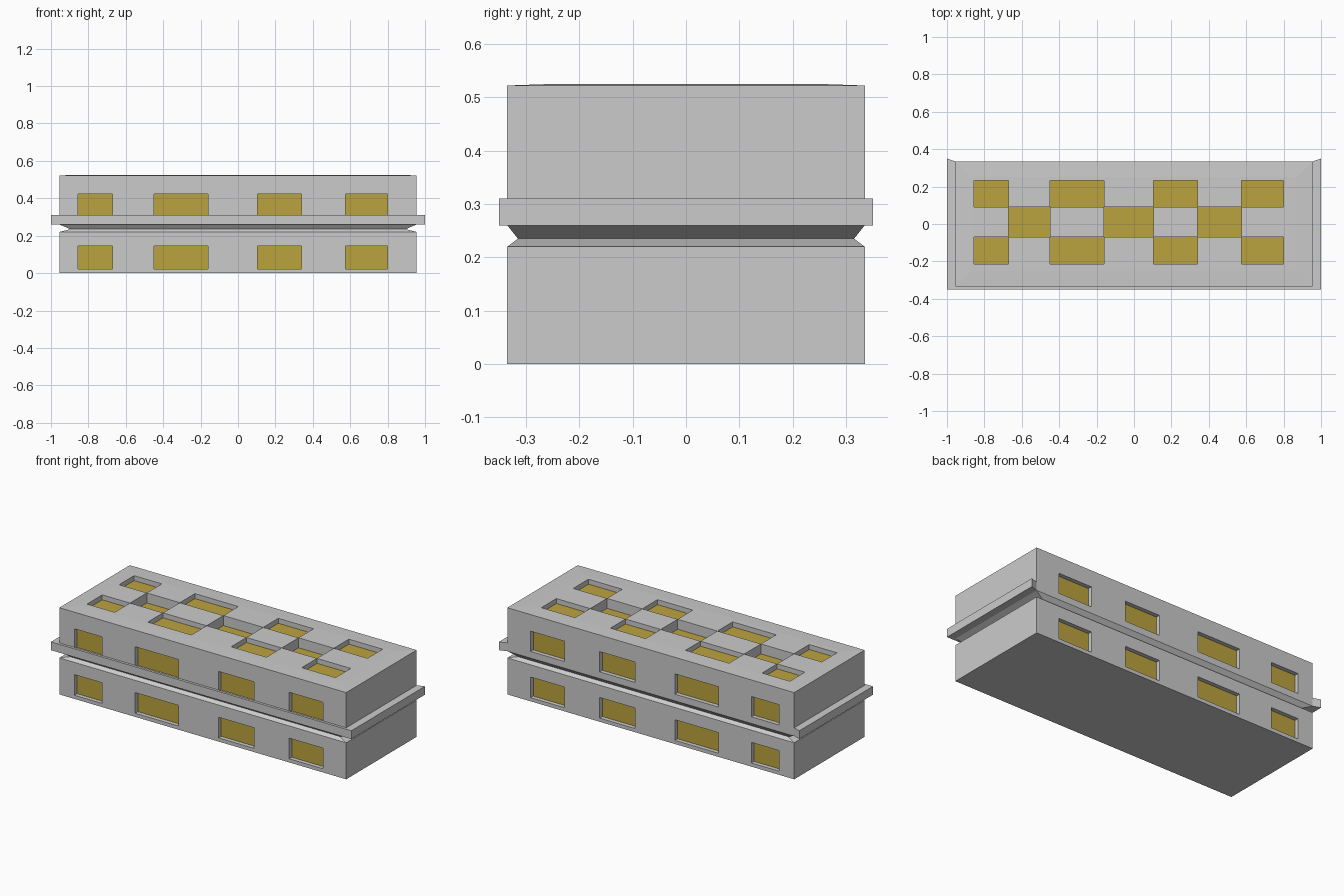
import bpy, bmesh
from mathutils import Vector

if "Cube" in bpy.data.objects:
    bpy.data.objects.remove(bpy.data.objects["Cube"])

W, D = 0.955, 0.335                      # half width and half depth of the block
WIN = [(-0.855, -0.67), (-0.45, -0.16), (0.105, 0.34), (0.575, 0.80)]
GAPS = [(-0.67, -0.45), (-0.16, 0.105), (0.34, 0.575)]

gold = bpy.data.materials.new("gold_glass")
gold.diffuse_color = (0.5, 0.37, 0.05, 1)
gold.use_nodes = True
gold.node_tree.nodes["Principled BSDF"].inputs["Base Color"].default_value = gold.diffuse_color


def finish(name, bm, mat=None):
    bmesh.ops.remove_doubles(bm, verts=bm.verts, dist=1e-5)
    me = bpy.data.meshes.new(name)
    bm.to_mesh(me)
    bm.free()
    ob = bpy.data.objects.new(name, me)
    bpy.context.collection.objects.link(ob)
    if mat:
        me.materials.append(mat)
    return ob


def face(bm, pts, toward):
    """Add a face whose normal points along the given direction."""
    f = bm.faces.new([bm.verts.new(p) for p in pts])
    f.normal_update()
    if f.normal.dot(toward) < 0:
        f.normal_flip()


def panel(name, u_range, v_range, holes, place):
    """Flat panel with recessed panes; holes are (u0, u1, v0, v1, depth)."""
    us = sorted(set(u_range) | {u for h in holes for u in h[:2]})
    vs = sorted(set(v_range) | {v for h in holes for v in h[2:4]})
    depth = {(h[0], h[2]): h[4] for h in holes}
    out = place(0, 0, 0) - place(0, 0, 1)
    frame, panes = bmesh.new(), bmesh.new()
    for a, b in zip(us, us[1:]):
        for c, d in zip(vs, vs[1:]):
            q = [(a, c), (b, c), (b, d), (a, d)]
            dep = depth.get((a, c))
            if dep is None:
                face(frame, [place(*p, 0) for p in q], out)
                continue
            face(panes, [place(*p, dep) for p in q], out)
            centre = place((a + b) / 2, (c + d) / 2, dep / 2)
            for p, r in zip(q, q[1:] + q[:1]):      # reveals
                w = [place(*p, 0), place(*r, 0), place(*r, dep), place(*p, dep)]
                face(frame, w, centre - sum(w, Vector()) / 4)
    finish(name, frame)
    finish(name + "_panes", panes, gold)


# Front and back walls of both storeys
for storey, (z0, z1), (wz0, wz1) in (("lower", (0, 0.22), (0.022, 0.146)),
                                     ("upper", (0.26, 0.522), (0.30, 0.422))):
    holes = [(a, b, wz0, wz1, 0.025) for a, b in WIN]
    for side, s in (("front", -1), ("back", 1)):
        panel(f"{storey}_{side}_wall", (-W, W), (z0, z1), holes,
              lambda u, v, d, s=s: Vector((u, s * (D - d), v)))

# Roof with a checkerboard of skylights
rows = [(-0.215, -0.07), (0.09, 0.233)]
sky = [(a, b, c, d, 0.03) for a, b in WIN for c, d in rows]
sky += [(a, b, -0.07, 0.09, 0.06) for a, b in GAPS]
panel("roof", (-0.87, 0.87), (-0.25, 0.25), sky,
      lambda u, v, d: Vector((u, v, 0.525 - d)))

# End walls, groove between storeys, roof rim and base
bm = bmesh.new()
ring = lambda w, d, z: [Vector(p) for p in ((-w, -d, z), (w, -d, z), (w, d, z), (-w, d, z))]
rings = [ring(W, D, 0), ring(W, D, 0.22), ring(W * 0.94, D * 0.94, 0.235),
         ring(W, D, 0.26), ring(W, D, 0.522), ring(0.87, 0.25, 0.525)]
outs = [Vector(p) for p in ((0, -1, 0), (1, 0, 0), (0, 1, 0), (-1, 0, 0))]
for i, (lo, hi) in enumerate(zip(rings, rings[1:])):
    for k in range(4):
        if i in (0, 3) and k in (0, 2):
            continue                                # walls already made
        j = (k + 1) % 4
        face(bm, [lo[k], lo[j], hi[j], hi[k]], outs[k])
face(bm, rings[0], Vector((0, 0, -1)))
finish("end_walls_and_groove", bm)

# Ledge around the front and both ends, mitred off at the back
bm = bmesh.new()
outer = [(-1, 0.35), (-1, -0.35), (1, -0.35), (1, 0.35)]
inner = [(-W, D), (-W, -D), (W, -D), (W, D)]
low = [[bm.verts.new((x, y, 0.26)) for x, y in r] for r in (outer, inner)]
for k in range(3):
    bm.faces.new((low[0][k], low[0][k + 1], low[1][k + 1], low[1][k]))
ext = bmesh.ops.extrude_face_region(bm, geom=bm.faces[:], use_keep_orig=True)
bmesh.ops.translate(bm, vec=(0, 0, 0.05),
                    verts=[g for g in ext["geom"] if isinstance(g, bmesh.types.BMVert)])
bmesh.ops.recalc_face_normals(bm, faces=bm.faces[:])
finish("ledge", bm)
